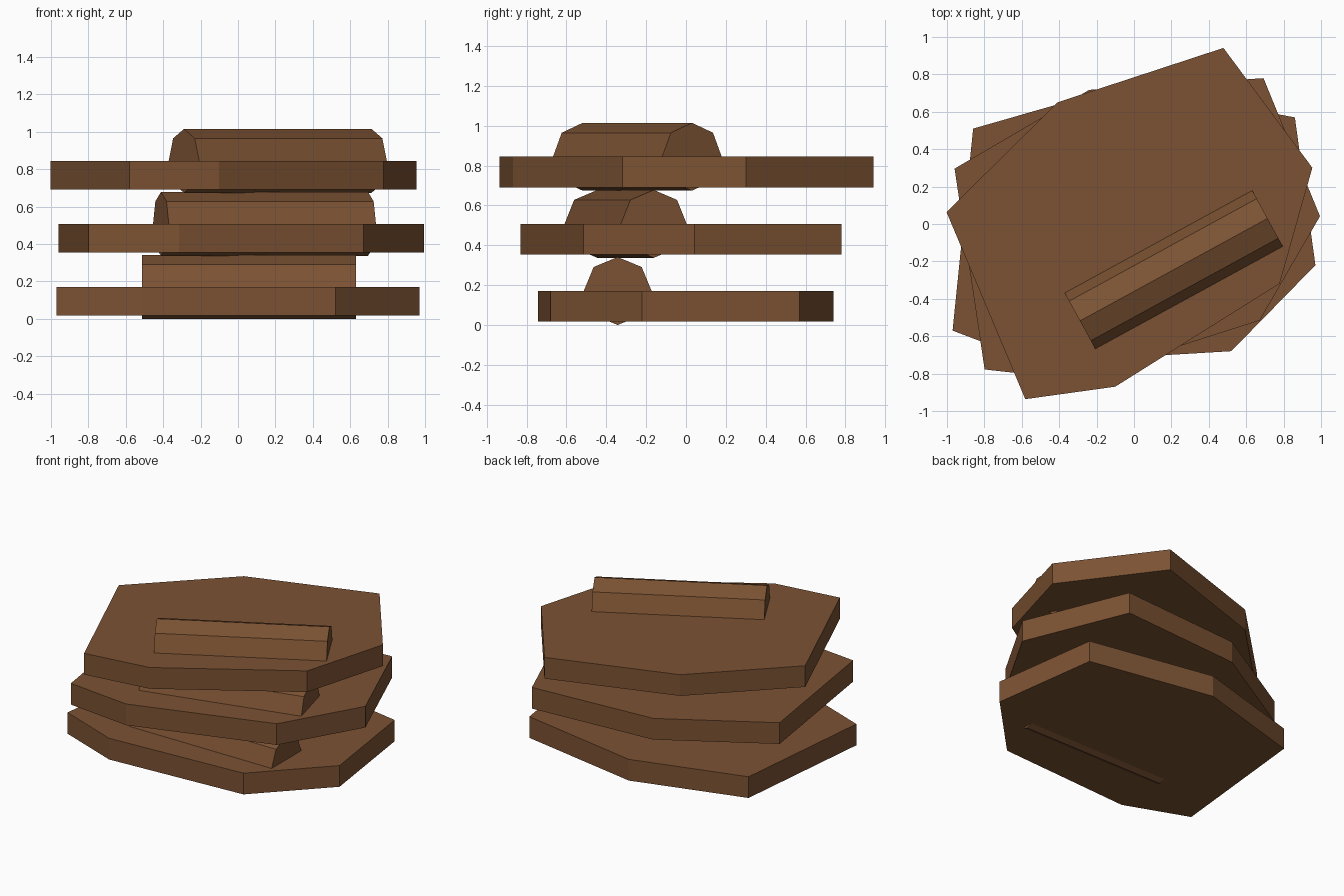
import bpy, bmesh, math
from mathutils import Matrix, Vector

if "Cube" in bpy.data.objects:
    bpy.data.objects.remove(bpy.data.objects["Cube"])

wood = bpy.data.materials.new("brown wood")
wood.diffuse_color = (0.20, 0.085, 0.033, 1)
wood.use_nodes = True
wood.node_tree.nodes["Principled BSDF"].inputs["Base Color"].default_value = wood.diffuse_color

PIVOT = Vector((-0.058, 0.008, 0))   # every layer twists about this point
STEP, TWIST = 0.337, 0.25            # rise and turn per layer

# outline of the bottom slab
SLAB = [(0.86, 0.57), (-0.058, 0.74), (-0.86, 0.51), (-0.97, -0.57),
        (-0.516, -0.742), (0.52, -0.68), (0.97, -0.22)]
# octagonal log profile (y, z), lying along x
R = 0.1705
LOG = [(-0.343 + R * math.cos(i * math.pi / 4), R + R * math.sin(i * math.pi / 4))
       for i in range(8)]


def prism(name, base, direction, layer):
    """Extrude a flat outline into a solid and place it on its layer."""
    bm = bmesh.new()
    face = bm.faces.new([bm.verts.new(p) for p in base])
    top = bmesh.ops.extrude_face_region(bm, geom=[face], use_keep_orig=True)["geom"]
    bmesh.ops.translate(bm, vec=direction,
                        verts=[v for v in top if isinstance(v, bmesh.types.BMVert)])
    bmesh.ops.recalc_face_normals(bm, faces=bm.faces)
    bm.transform(Matrix.Translation(PIVOT + Vector((0, 0, layer * STEP)))
                 @ Matrix.Rotation(layer * TWIST, 4, 'Z') @ Matrix.Translation(-PIVOT))
    mesh = bpy.data.meshes.new(name)
    bm.to_mesh(mesh)
    bm.free()
    mesh.materials.append(wood)
    bpy.context.collection.objects.link(bpy.data.objects.new(name, mesh))


# three twisted layers, each a slab with a log set through it
for k, level in enumerate(("bottom", "middle", "top")):
    prism(level + "_slab", [(x, y, 0.017) for x, y in SLAB], (0, 0, 0.154), k)
    prism(level + "_log", [(-0.513, y, z) for y, z in LOG], (1.143, 0, 0), k)
